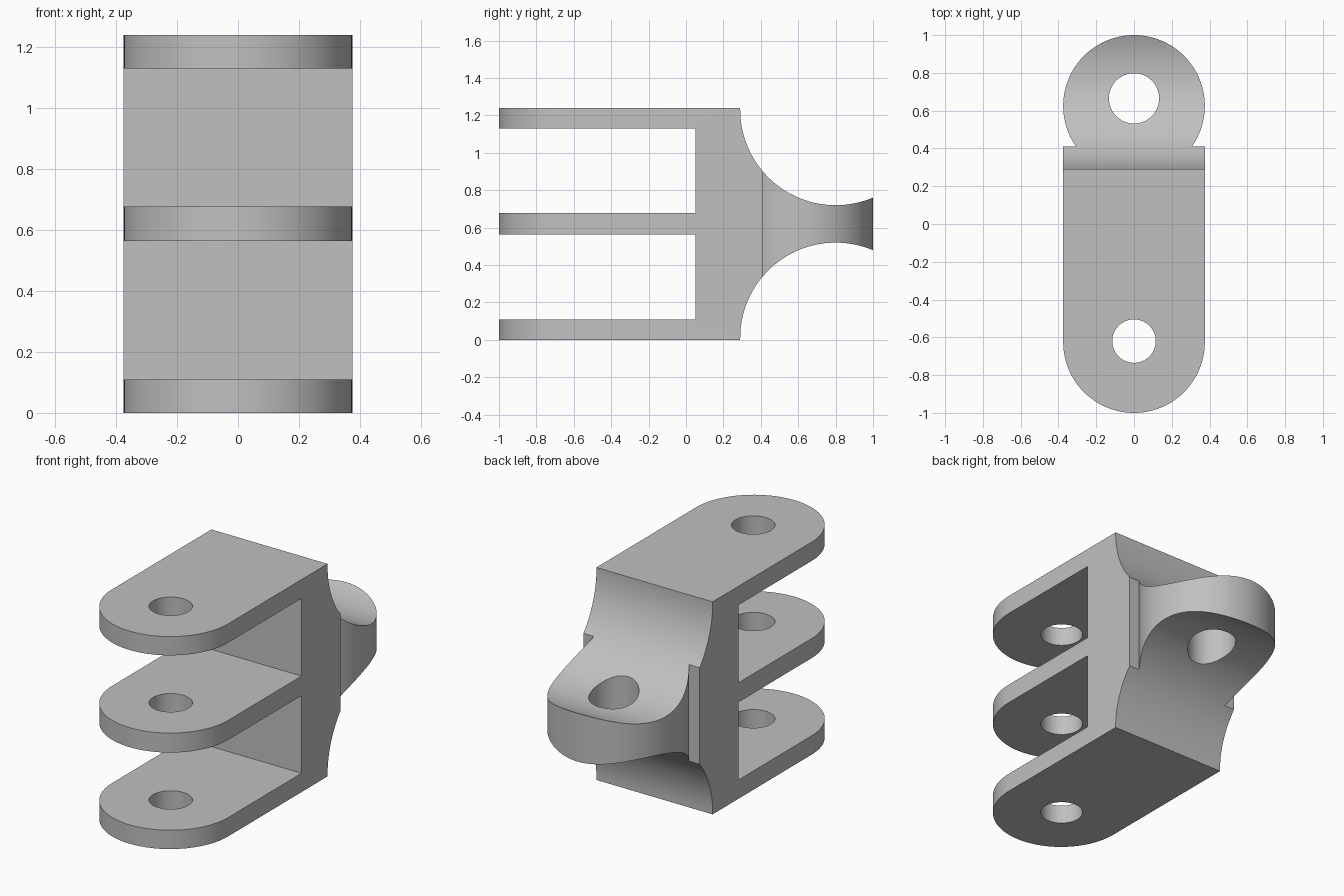
import bpy
import math
from mathutils import Vector

cube = bpy.data.objects.get("Cube")
if cube:
    bpy.data.objects.remove(cube, do_unlink=True)

HALF = 0.375        # half width, also the radius of both rounded ends
HEIGHT = 1.24
MID = HEIGHT / 2
SCOOP = 0.51        # radius of the rear concave cuts
SCOOP_Y = 0.80
LOBE_Y = 0.625

grey = bpy.data.materials.new("plain grey")
grey.use_nodes = True
colour = (0.53, 0.53, 0.53, 1)
grey.diffuse_color = colour
grey.node_tree.nodes["Principled BSDF"].inputs["Base Color"].default_value = colour


def arc(cx, cy, r, start, end, n=48):
    angles = [math.radians(start + (end - start) * i / n) for i in range(n + 1)]
    return [(cx + r * math.cos(a), cy + r * math.sin(a)) for a in angles]


def prism(name, outline, place, depth):
    """Extrude a closed 2D outline along a 3D depth vector."""
    n = len(outline)
    base = [Vector(place(u, v)) for u, v in outline]
    verts = base + [p + Vector(depth) for p in base]
    faces = [list(range(n))[::-1], list(range(n, 2 * n))]
    faces += [[i, (i + 1) % n, (i + 1) % n + n, i + n] for i in range(n)]
    mesh = bpy.data.meshes.new(name)
    mesh.from_pydata(verts, [], faces)
    mesh.materials.append(grey)
    obj = bpy.data.objects.new(name, mesh)
    bpy.context.collection.objects.link(obj)
    return obj


def boolean(target, tool, operation):
    tool.hide_render = True
    mod = target.modifiers.new("cut", "BOOLEAN")
    mod.operation = operation
    mod.solver = "EXACT"
    mod.object = tool
    bpy.context.view_layer.objects.active = target
    bpy.ops.object.modifier_apply(modifier=mod.name)
    bpy.data.objects.remove(tool, do_unlink=True)


# Side profile: three prongs, a spine and the scooped rear tongue
upper = arc(SCOOP_Y, HEIGHT - 0.01, SCOOP, 180, 295)
lower = [(y, HEIGHT - z) for y, z in reversed(upper)]
rear_y = upper[0][0]
side = [(-1.1, 0), (rear_y, 0)] + lower[::-1] + upper[::-1]
side += [(rear_y, HEIGHT), (-1.1, HEIGHT)]
gap_y = 0.05
for top, bottom in ((1.13, 0.677), (0.563, 0.11)):
    side += [(-1.1, top), (gap_y, top), (gap_y, bottom), (-1.1, bottom)]
bracket = prism("hinge_bracket", side, lambda y, z: (-0.5, y, z), (1, 0, 0))

# Plan outline: rounded front, straight sides, shoulders and round rear lobe
shoulder_y = 0.41
dip = math.degrees(math.asin((LOBE_Y - shoulder_y) / HALF))
plan = arc(0, -1 + HALF, HALF, 180, 360)
plan += [(HALF, shoulder_y)]
plan += arc(0, LOBE_Y, HALF, -dip, 180 + dip, 72)
plan += [(-HALF, shoulder_y)]
outline = prism("plan_cutter", plan, lambda x, y: (x, y, -0.2), (0, 0, 1.7))
boolean(bracket, outline, "INTERSECT")

# Pin holes through the prongs and the lobe
for y, radius in ((-0.62, 0.115), (0.665, 0.133)):
    circle = arc(0, y, radius, 0, 360, 64)[:-1]
    pin = prism("pin_cutter", circle, lambda x, v: (x, v, -0.3), (0, 0, 1.9))
    boolean(bracket, pin, "DIFFERENCE")

bpy.ops.object.select_all(action="DESELECT")
bracket.select_set(True)
bpy.context.view_layer.objects.active = bracket
bpy.ops.object.shade_smooth_by_angle(angle=math.radians(30))
